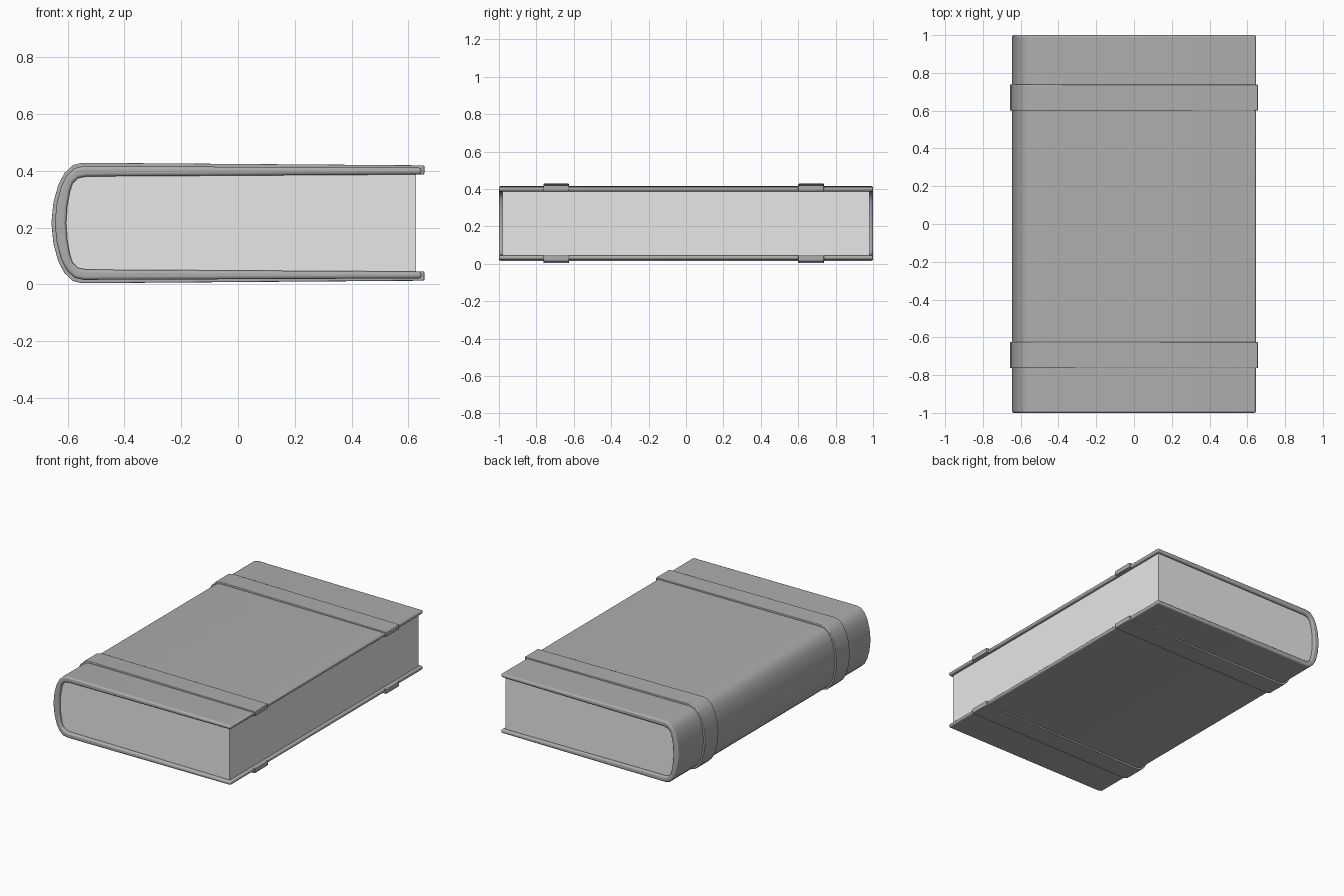
import bpy
import bmesh
from mathutils import Vector

cube = bpy.data.objects.get("Cube")
if cube:
    bpy.data.objects.remove(cube)

MID = 0.216  # height of the middle of the book


def make_material(name, value):
    mat = bpy.data.materials.new(name)
    mat.use_nodes = True
    color = (value, value, value, 1)
    mat.diffuse_color = color
    bsdf = mat.node_tree.nodes["Principled BSDF"]
    bsdf.inputs["Base Color"].default_value = color
    bsdf.inputs["Roughness"].default_value = 0.7
    return mat


leather = make_material("grey leather", 0.42)
paper = make_material("pale paper", 0.8)


def c_path(upper):
    """Mirror the upper half of a C-shaped path about the middle height."""
    lower = [(x, -h) for x, h in reversed(upper) if h > 0]
    return [(x, MID + h) for x, h in upper + lower]


# Half profiles run from the fore edge to the spine: (x, height above middle)
outer = c_path([(0.646, 0.195), (-0.545, 0.200), (-0.575, 0.193), (-0.602, 0.168),
                (-0.622, 0.130), (-0.638, 0.070), (-0.645, 0)])
inner = c_path([(0.646, 0.171), (-0.535, 0.164), (-0.562, 0.158), (-0.582, 0.140),
                (-0.592, 0.110), (-0.601, 0.060), (-0.605, 0)])
band_outer = c_path([(0.656, 0.203), (-0.550, 0.212), (-0.582, 0.204), (-0.611, 0.176),
                     (-0.633, 0.134), (-0.650, 0.072), (-0.657, 0)])
band_inner = c_path([(0.656, 0.171)] + [(x, h - MID + 0.002) if h > MID else (x, 0)
                                        for x, h in inner[1:7]])


def finish(name, bm, mat, bevel=0):
    bmesh.ops.recalc_face_normals(bm, faces=bm.faces)
    mesh = bpy.data.meshes.new(name)
    bm.to_mesh(mesh)
    bm.free()
    mesh.materials.append(mat)
    obj = bpy.data.objects.new(name, mesh)
    bpy.context.collection.objects.link(obj)
    if bevel:
        mod = obj.modifiers.new("Rounded edges", 'BEVEL')
        mod.width = bevel
        mod.segments = 3
        mod.limit_method = 'ANGLE'
        mod.angle_limit = 0.9
    bpy.ops.object.select_all(action='DESELECT')
    obj.select_set(True)
    bpy.context.view_layer.objects.active = obj
    bpy.ops.object.shade_smooth_by_angle(angle=0.6)
    return obj


def shell(name, out, inn, y0, y1, mat, bevel):
    """Solid C-shaped strip between two matching paths."""
    bm = bmesh.new()
    rings = [[bm.verts.new((p[0], y, p[1])) for p, y in
              ((o, y0), (o, y1), (i, y1), (i, y0))] for o, i in zip(out, inn)]
    for a, b in zip(rings, rings[1:]):
        for k in range(4):
            n = (k + 1) % 4
            bm.faces.new((a[k], a[n], b[n], b[k]))
    bm.faces.new(rings[0])
    bm.faces.new(rings[-1])
    return finish(name, bm, mat, bevel)


# Cover wrapping round the spine
shell("cover", outer, inner, -1, 1, leather, 0.01)

# Raised bands across the cover
for name, y in (("front_band", -0.694), ("back_band", 0.669)):
    shell(name, band_outer, band_inner, y - 0.069, y + 0.069, leather, 0.004)

# Page block fitted inside the cover
bm = bmesh.new()
outline = [(0.626, inner[0][1])] + inner[1:-1] + [(0.626, inner[-1][1])]
face = bm.faces.new([bm.verts.new((x, -0.98, z)) for x, z in outline])
result = bmesh.ops.extrude_face_region(bm, geom=[face])
bmesh.ops.translate(bm, vec=Vector((0, 1.96, 0)),
                    verts=[v for v in result["geom"] if isinstance(v, bmesh.types.BMVert)])
finish("pages", bm, paper)
